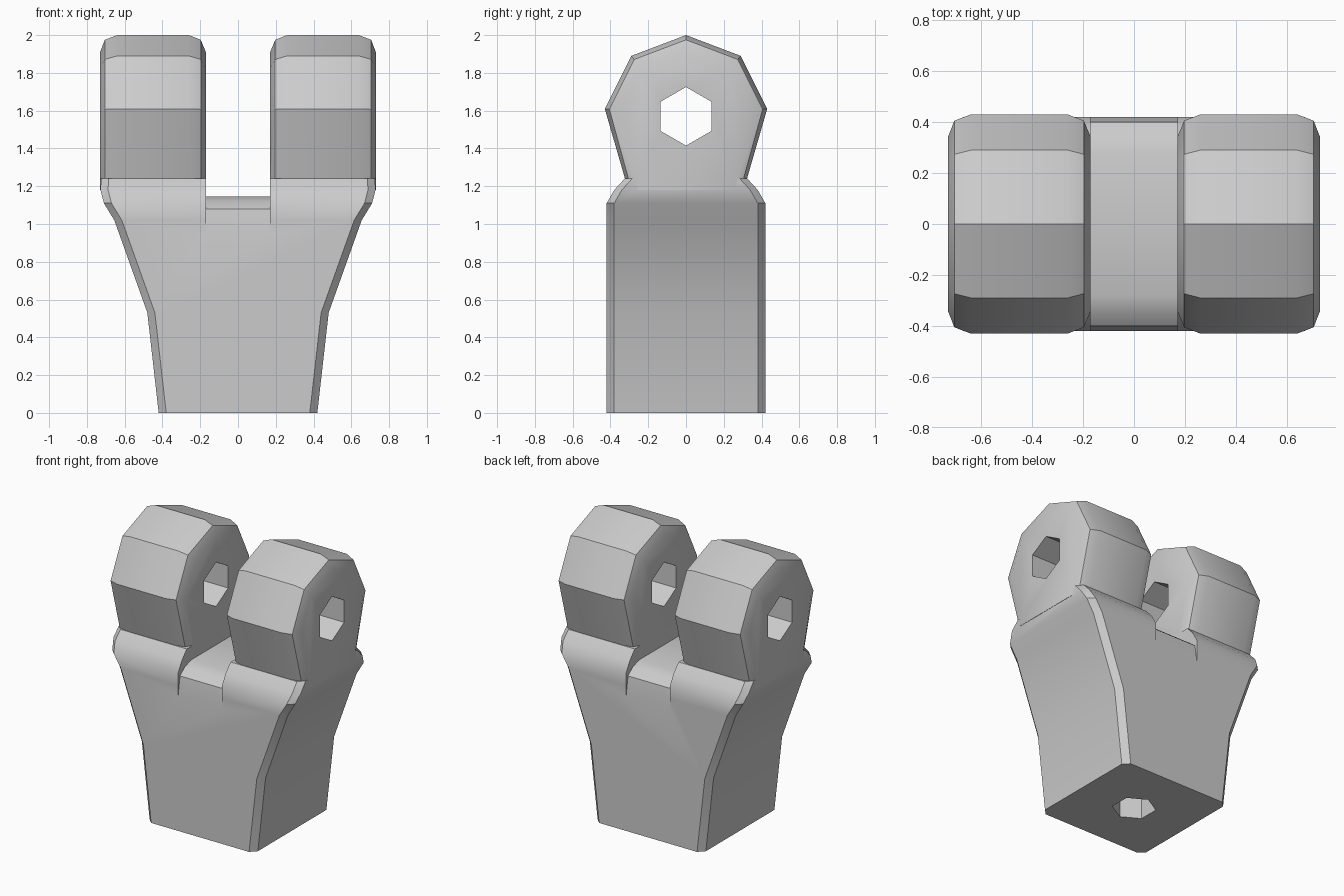
import bpy, bmesh, math

if "Cube" in bpy.data.objects:
    bpy.data.objects.remove(bpy.data.objects["Cube"])

grey = bpy.data.materials.new("light_grey")
grey.diffuse_color = (0.6, 0.6, 0.6, 1)
grey.use_nodes = True
grey.node_tree.nodes["Principled BSDF"].inputs["Base Color"].default_value = grey.diffuse_color


def loft(name, rings):
    """Skin a list of equal-length rings and cap both ends."""
    bm = bmesh.new()
    vs = [[bm.verts.new(p) for p in ring] for ring in rings]
    n = len(vs[0])
    for a, b in zip(vs, vs[1:]):
        for i in range(n):
            j = (i + 1) % n
            bm.faces.new((a[i], a[j], b[j], b[i]))
    bm.faces.new(vs[0][::-1])
    bm.faces.new(vs[-1])
    bmesh.ops.recalc_face_normals(bm, faces=bm.faces)
    me = bpy.data.meshes.new(name)
    bm.to_mesh(me)
    bm.free()
    ob = bpy.data.objects.new(name, me)
    bpy.context.collection.objects.link(ob)
    me.materials.append(grey)
    return ob


def combine(target, tool, operation):
    """Apply a boolean and discard the tool."""
    bpy.context.view_layer.objects.active = target
    mod = target.modifiers.new("boolean", 'BOOLEAN')
    mod.operation, mod.object, mod.solver = operation, tool, 'EXACT'
    bpy.ops.object.modifier_apply(modifier=mod.name)
    bpy.data.objects.remove(tool)


def section(z, hx, hy, c=0.04):
    """Rectangle with chamfered corners."""
    q = [(hx, hy - c), (hx - c, hy)]
    pts = q + [(-x, y) for x, y in q[::-1]]
    pts += [(-x, -y) for x, y in pts]
    return [(x, y, z) for x, y in pts]


def hexagon(r):
    return [(r * math.sin(k * math.pi / 3), r * math.cos(k * math.pi / 3)) for k in range(6)]


# Flared base with rounded shoulders
body = loft("clevis_body", [section(*s) for s in (
    (0, 0.42, 0.42), (0.53, 0.48, 0.42), (1.02, 0.655, 0.42), (1.11, 0.71, 0.42),
    (1.18, 0.728, 0.38), (1.24, 0.725, 0.325))])

# Slot between the lugs, with a rounded saddle floor
floor = [(0.5, 1.5), (0.5, 0.95), (0.42, 0.95), (0.40, 1.08), (0.35, 1.12), (0.28, 1.145)]
saddle = floor + [(-y, z) for y, z in floor[::-1]]
combine(body, loft("slot_cutter", [[(x, y, z) for y, z in saddle] for x in (-0.17, 0.17)]),
        'DIFFERENCE')

# Pair of faceted lugs with softened rims
half = [(0.29, 1.89), (0.43, 1.61), (0.32, 1.23), (0.32, 1.18)]
outline = [(0, 2.0)] + half + [(-y, z) for y, z in half[::-1]]


def lug_ring(x, inset):
    s = 1 - inset / 0.44
    return [(x, y * s, 1.56 + (z - 1.56) * s if z > 1.3 else z) for y, z in outline]


for side in (-1, 1):
    lug = loft("lug", [lug_ring(side * x, i) for x, i in (
        (0.17, 0.09), (0.197, 0.025), (0.26, 0), (0.64, 0), (0.705, 0.025), (0.73, 0.09))])
    combine(body, lug, 'UNION')

# Pin hole through both lugs and socket in the base
combine(body, loft("pin_cutter", [[(x, y, 1.57 + z) for y, z in hexagon(0.155)]
                                  for x in (-1, 1)]), 'DIFFERENCE')
combine(body, loft("socket_cutter", [[(x, y, z) for x, y in hexagon(0.14)]
                                     for z in (-0.2, 0.5)]), 'DIFFERENCE')

# Smooth the soft rims, keep the facets crisp
bpy.ops.object.select_all(action='DESELECT')
body.select_set(True)
bpy.context.view_layer.objects.active = body
bpy.ops.object.shade_smooth_by_angle(angle=math.radians(30))
